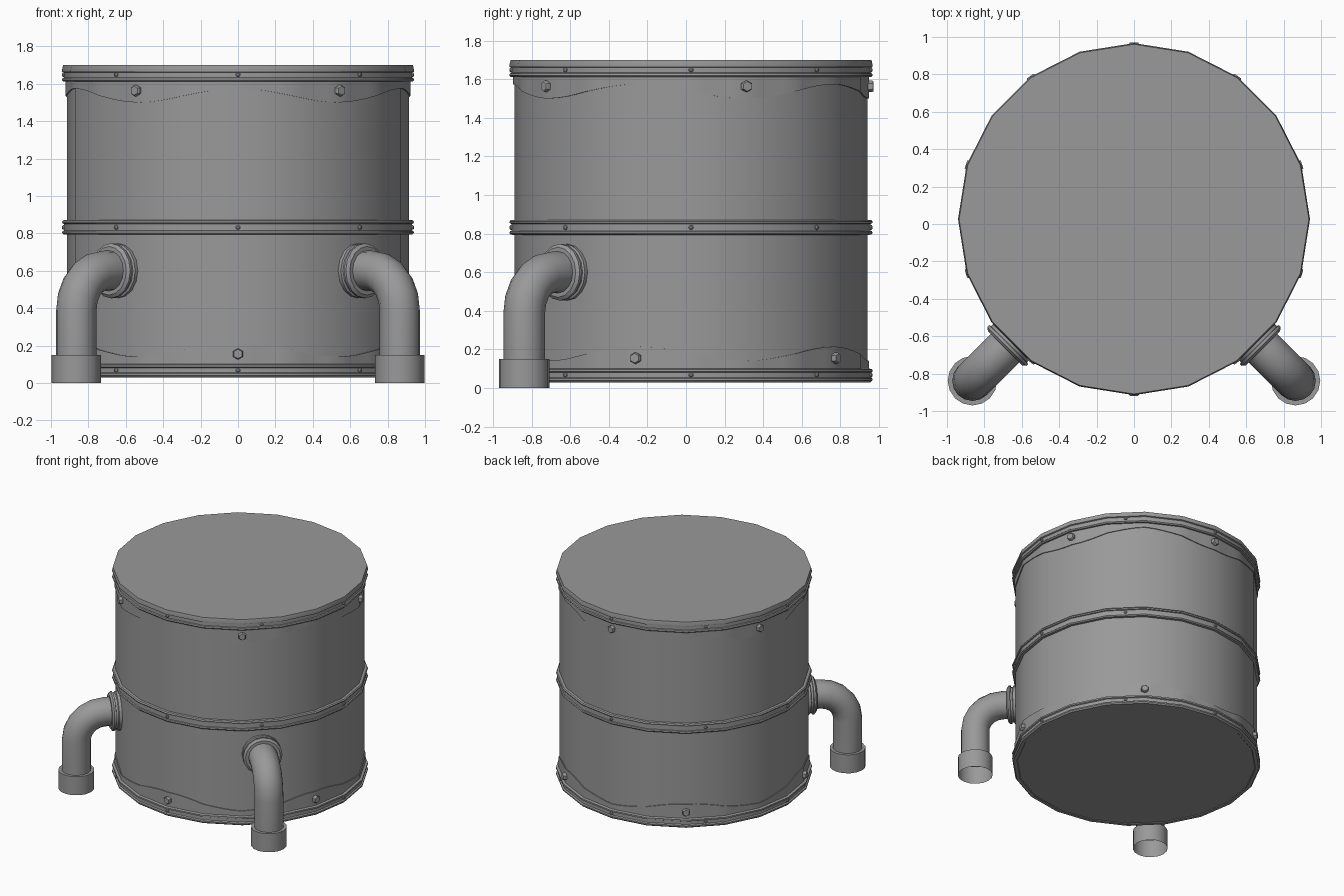
import bpy, bmesh, math
from mathutils import Matrix, Vector

cube = bpy.data.objects.get("Cube")
if cube:
    bpy.data.objects.remove(cube)

CY = 0.026          # drum axis sits slightly behind the origin
SIDES = 20
STEP = math.tau / SIDES

metal = bpy.data.materials.new("grey metal")
metal.use_nodes = True
GREY = (0.32, 0.32, 0.32, 1)
metal.diffuse_color = GREY
metal.node_tree.nodes["Principled BSDF"].inputs["Base Color"].default_value = GREY


def finish(name, bm, matrix=Matrix(), smooth=True):
    bmesh.ops.recalc_face_normals(bm, faces=bm.faces)
    mesh = bpy.data.meshes.new(name)
    bm.to_mesh(mesh)
    bm.free()
    mesh.materials.append(metal)
    obj = bpy.data.objects.new(name, mesh)
    obj.matrix_world = matrix
    bpy.context.collection.objects.link(obj)
    if smooth:
        bpy.ops.object.select_all(action='DESELECT')
        obj.select_set(True)
        bpy.context.view_layer.objects.active = obj
        bpy.ops.object.shade_smooth_by_angle(angle=math.radians(30))
    return obj


def bridge(bm, rings):
    for a, b in zip(rings, rings[1:]):
        n = len(a)
        for i in range(n):
            j = (i + 1) % n
            bm.faces.new((a[i], a[j], b[j], b[i]))


def lathe(name, profile, sides, matrix, cap_start=False, cap_end=False, smooth=True):
    """Spin (radius, height) points round the local z axis."""
    bm = bmesh.new()
    rings = []
    for r, z in profile:
        angles = [math.tau * i / sides for i in range(sides)]
        rings.append([bm.verts.new((r * math.cos(a), r * math.sin(a), z)) for a in angles])
    bridge(bm, rings)
    if cap_start:
        bm.faces.new(rings[0])
    if cap_end:
        bm.faces.new(rings[-1])
    return finish(name, bm, matrix, smooth)


def facet_radius(radius, angle):
    """Distance from the axis to the faceted drum wall at an angle."""
    return radius * math.cos(STEP / 2) / math.cos(angle % STEP - STEP / 2)


def outward(angle, distance, z):
    """Frame on the wall: local z points out, local x points up; angle 0 is the front."""
    out = Vector((math.sin(angle), -math.cos(angle), 0))
    up = Vector((0, 0, 1))
    frame = Matrix((up, out.cross(up), out)).transposed().to_4x4()
    return Matrix.Translation(out * distance + Vector((0, CY, z))) @ frame


axis = Matrix.Translation((0, CY, 0))

# Drum wall and base
lathe("drum_body", [(0.915, 0.035), (0.915, 1.65)], SIDES, axis, cap_start=True)

# Hoops, the top one closed by the lid
lathe("bottom_hoop", [(0.90, 0.035), (0.905, 0.03), (0.93, 0.03), (0.94, 0.04), (0.94, 0.05),
                      (0.93, 0.056), (0.93, 0.08), (0.94, 0.085), (0.94, 0.097),
                      (0.91, 0.105)], SIDES, axis)
lathe("middle_hoop", [(0.91, 0.793), (0.934, 0.795), (0.941, 0.803), (0.938, 0.812),
                      (0.93, 0.815), (0.93, 0.85), (0.938, 0.853), (0.941, 0.862),
                      (0.934, 0.87), (0.91, 0.872)], SIDES, axis)
lathe("top_hoop_and_lid", [(0.91, 1.61), (0.934, 1.612), (0.941, 1.62), (0.938, 1.63),
                           (0.93, 1.634), (0.93, 1.66), (0.94, 1.664), (0.941, 1.672),
                           (0.935, 1.70)], SIDES, axis, cap_end=True)


# Wavy reinforcing bands
def wavy_band(name, z_flat, z_mid, wave):
    bm = bmesh.new()
    count = SIDES * 4
    rings = [[], [], []]
    for i in range(count):
        a = math.tau * i / count
        edge = z_mid + wave * math.cos(5 * a)
        for ring, radius, z in zip(rings, (0.922, 0.922, 0.912), (z_flat, edge, edge)):
            r = facet_radius(radius, a)
            ring.append(bm.verts.new((r * math.sin(a), -r * math.cos(a), z)))
    bridge(bm, rings)
    finish(name, bm, axis)


wavy_band("top_wavy_band", 1.62, 1.537, 0.037)
wavy_band("bottom_wavy_band", 0.09, 0.178, 0.037)

# Hexagonal bolts on the band lobes
HEX = [(0.03, -0.01), (0.03, 0.018), (0.025, 0.025)]
for k in range(5):
    a = math.tau * k / 5
    lathe("bottom_band_bolt", HEX, 6, outward(a, 0.92, 0.155), cap_end=True, smooth=False)
    a += math.tau / 10
    lathe("top_band_bolt", HEX, 6, outward(a, 0.92, 1.563), cap_end=True, smooth=False)

# Small rivets round each hoop
for z in (0.068, 0.832, 1.648):
    for k in range(8):
        a = math.tau * k / 8
        lathe("hoop_rivet", [(0.013, -0.005), (0.012, 0.006), (0.006, 0.011)], 8,
              outward(a, facet_radius(0.93, a), z), cap_end=True)

# Two elbow pipes with flanges and open end sockets
PIPE_Z, REACH, BEND, BORE, ROUND = 0.60, 1.222, 0.21, 0.108, 16
for side, label in ((-1, "right"), (1, "left")):
    a = side * math.pi / 4
    frame = outward(a, 0, PIPE_Z)
    lathe(label + "_flange", [(0.145, 0.88), (0.147, 0.925), (0.136, 0.93), (0.136, 0.945),
                              (0.147, 0.948), (0.147, 0.962), (0.13, 0.975), (0.10, 0.975)],
          ROUND, frame)

    # path points are (reach, height offset, tilt)
    path = [(0.88, 0, 0)]
    for i in range(6):
        t = math.pi / 2 * i / 5
        path.append((REACH - BEND + BEND * math.sin(t), BEND * (math.cos(t) - 1), t))
    path.append((REACH, 0.13 - PIPE_Z, math.pi / 2))
    bm = bmesh.new()
    rings = []
    for d, h, t in path:
        ring = []
        for i in range(ROUND):
            u = math.tau * i / ROUND
            lift, across = BORE * math.cos(u), BORE * math.sin(u)
            ring.append(bm.verts.new((h + lift * math.cos(t), across, d + lift * math.sin(t))))
        rings.append(ring)
    bridge(bm, rings)
    finish(label + "_pipe", bm, frame)

    end = frame @ Vector((0, 0, REACH))
    lathe(label + "_socket", [(0.132, 0), (0.132, 0.15), (0.10, 0.15)], ROUND,
          Matrix.Translation((end.x, end.y, 0)))
